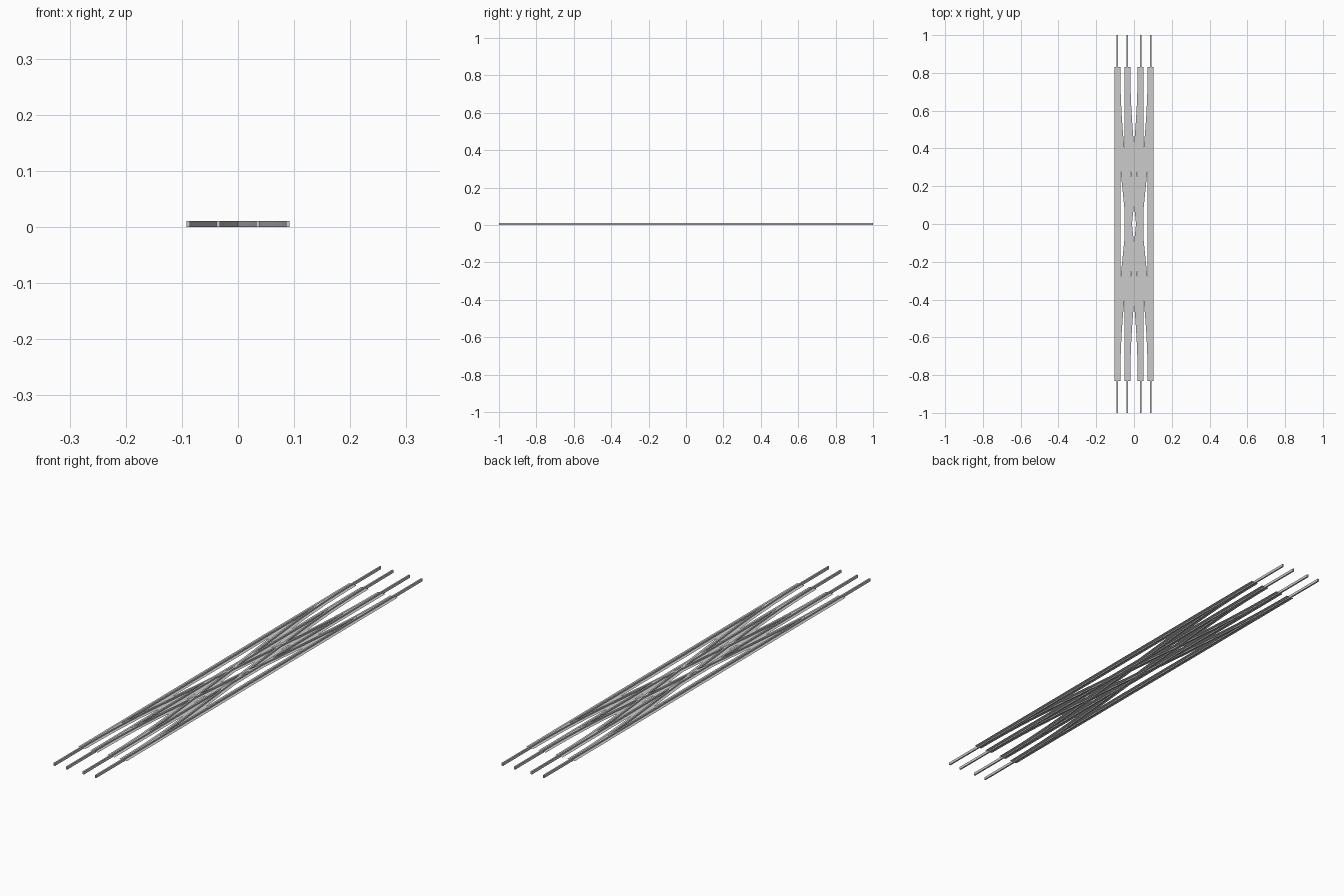
import bpy, bmesh

if "Cube" in bpy.data.objects:
    bpy.data.objects.remove(bpy.data.objects["Cube"])

OUTER, INNER = 0.0885, 0.0355    # rail centre lines of the two tracks
END = 0.83                       # half length of the crossover section
CURVE = 0.40                     # where the diagonals become straight

# Cross-sections as (offset, height); the flange is a paper-thin strip
RAIL = [(-0.003, 0), (0.003, 0), (0.003, 0.0105), (-0.003, 0.0105)]
FLANGE = [(-0.016, 0.005), (0.016, 0.005)]


def sweep(name, profile, path):
    """Sweep a section along a path of (x, y) points running mostly along y."""
    bm = bmesh.new()
    rings = [[bm.verts.new((x + o, y, z)) for o, z in profile] for x, y in path]
    n = len(profile)
    closed = n > 2
    for a, b in zip(rings, rings[1:]):
        for i in range(n if closed else n - 1):
            j = (i + 1) % n
            bm.faces.new((a[i], a[j], b[j], b[i]))
    if closed:
        bm.faces.new(rings[0])
        bm.faces.new(rings[-1])
        bmesh.ops.recalc_face_normals(bm, faces=bm.faces)
    mesh = bpy.data.meshes.new(name)
    bm.to_mesh(mesh)
    bm.free()
    ob = bpy.data.objects.new(name, mesh)
    bpy.context.collection.objects.link(ob)
    return ob


def s_curve(x0, x1):
    """Arc, straight middle, arc: from x0 at -END to x1 at +END."""
    r = END - CURVE
    slope = (x1 - x0) / 2 / (r / 2 + CURVE)
    first = [(x0 + slope * (r * i / 12) ** 2 / (2 * r), -END + r * i / 12)
             for i in range(13)]
    mid = (x0 + x1) / 2
    second = [(2 * mid - x, -y) for x, y in reversed(first)]
    return first + [(mid, 0)] + second


# Straight running rails with a thin flange along the crossover section
for label, x in (("left_outer", -OUTER), ("left_inner", -INNER),
                 ("right_inner", INNER), ("right_outer", OUTER)):
    sweep(label + "_rail", RAIL, [(x, -1), (x, 1)])
    sweep(label + "_flange", FLANGE, [(x, -END), (x, END)])

# Diagonal rails of both crossovers
for label, s in (("rising", 1), ("falling", -1)):
    for part, x0, x1 in (("a", -OUTER, INNER), ("b", -INNER, OUTER)):
        path = s_curve(x0 * s, x1 * s)
        sweep(f"{label}_crossover_rail_{part}", RAIL, path)
        sweep(f"{label}_crossover_flange_{part}", FLANGE, path)
